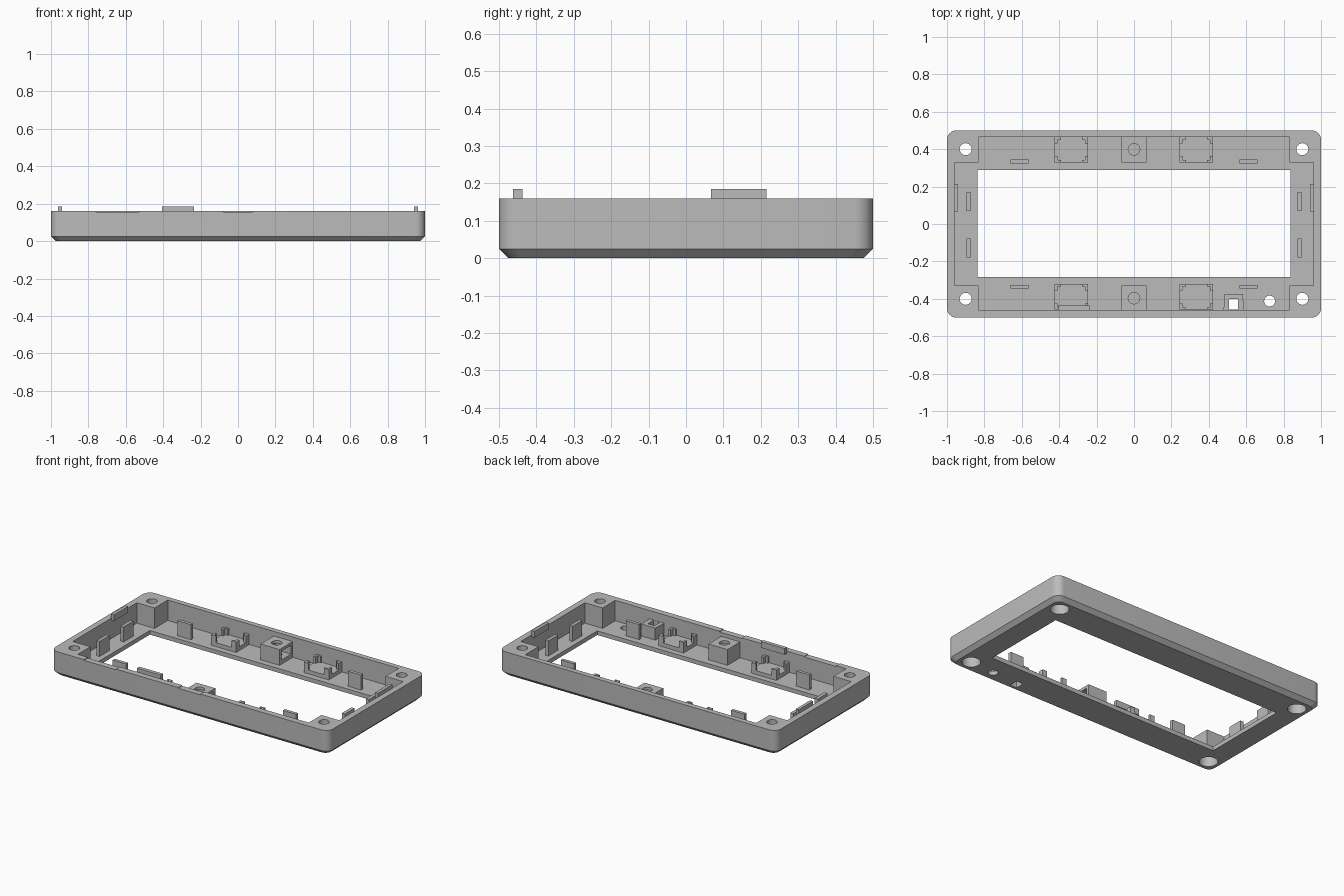
import bpy, bmesh, math

if "Cube" in bpy.data.objects:
    bpy.data.objects.remove(bpy.data.objects["Cube"])

grey = bpy.data.materials.new("grey plastic")
grey.diffuse_color = (0.50, 0.50, 0.50, 1)
grey.use_nodes = True
grey.node_tree.nodes["Principled BSDF"].inputs["Base Color"].default_value = grey.diffuse_color
FLOOR = 0.027
TOP = 0.16


def finish(name, bm):
    bmesh.ops.recalc_face_normals(bm, faces=bm.faces[:])
    me = bpy.data.meshes.new(name)
    bm.to_mesh(me)
    bm.free()
    me.materials.append(grey)
    ob = bpy.data.objects.new(name, me)
    bpy.context.collection.objects.link(ob)
    return ob


def box(name, x0, x1, y0, y1, z0, z1):
    bm = bmesh.new()
    bmesh.ops.create_cube(bm, size=1)
    for v in bm.verts:
        v.co = ((x0 + x1) / 2 + v.co.x * (x1 - x0),
                (y0 + y1) / 2 + v.co.y * (y1 - y0),
                (z0 + z1) / 2 + v.co.z * (z1 - z0))
    return finish(name, bm)


def cylinder(name, x, y, r, z0, z1):
    bm = bmesh.new()
    bmesh.ops.create_cone(bm, cap_ends=True, segments=32, radius1=r, radius2=r, depth=z1 - z0)
    bmesh.ops.translate(bm, verts=bm.verts, vec=(x, y, (z0 + z1) / 2))
    return finish(name, bm)


def loft(name, rings):
    """Skin a stack of equal-length point rings and cap both ends."""
    bm = bmesh.new()
    loops = [[bm.verts.new(p) for p in ring] for ring in rings]
    n = len(loops[0])
    for a, b in zip(loops, loops[1:]):
        for i in range(n):
            j = (i + 1) % n
            bm.faces.new((a[i], a[j], b[j], b[i]))
    bm.faces.new(loops[0][::-1])
    bm.faces.new(loops[-1])
    return finish(name, bm)


def rounded_ring(hx, hy, r, z):
    pts = []
    for k, (sx, sy) in enumerate(((1, 1), (-1, 1), (-1, -1), (1, -1))):
        for i in range(9):
            a = math.radians(90 * k + 90 * i / 8)
            pts.append((sx * (hx - r) + r * math.cos(a), sy * (hy - r) + r * math.sin(a), z))
    return pts


def cut(ob, *cutters):
    for c in cutters:
        m = ob.modifiers.new("cut", 'BOOLEAN')
        m.operation = 'DIFFERENCE'
        m.solver = 'EXACT'
        m.object = c
        dg = bpy.context.evaluated_depsgraph_get()
        me = bpy.data.meshes.new_from_object(ob.evaluated_get(dg))
        ob.modifiers.clear()
        ob.data = me
        bpy.data.objects.remove(c)


# Bezel frame: rounded block with a chamfered underside
frame = loft("bezel_frame", [rounded_ring(0.975, 0.475, 0.04, 0),
                             rounded_ring(1, 0.5, 0.05, 0.025),
                             rounded_ring(1, 0.5, 0.05, TOP)])
# Cross-shaped cavity leaves the four corner blocks, then the display window
cut(frame,
    box("c", -0.832, 0.832, -0.46, 0.466, FLOOR, 0.3),
    box("c", -0.96, 0.96, -0.33, 0.33, FLOOR, 0.3),
    box("c", -0.838, 0.838, -0.284, 0.29, -0.1, 0.3))
# Corner screw holes with wide counterbores below
for sx in (-1, 1):
    for sy in (-1, 1):
        cut(frame, cylinder("c", sx * 0.9, sy * 0.4, 0.055, -0.1, 0.10),
            cylinder("c", sx * 0.9, sy * 0.4, 0.032, 0.05, 0.3))
# Small floor holes
cut(frame, cylinder("c", 0.725, -0.412, 0.029, -0.1, 0.1),
    box("c", 0.507, 0.555, -0.458, -0.40, -0.1, 0.1))
# Shallow dips along the front rim
for x0, x1 in ((-0.76, -0.53), (-0.08, 0.08)):
    cut(frame, box("c", x0, x1, -0.6, -0.45, TOP - 0.005, 0.3))

# Nut boxes with a screw hole and a side slot
for label, y0, y1 in (("back", 0.33, 0.468), ("front", -0.462, -0.33)):
    nut = box(label + "_nut_box", -0.068, 0.068, y0, y1, FLOOR - 0.004, 0.13)
    cut(nut, box("c", -0.045, 0.1, y0 + 0.02, y1 - 0.02, 0.055, 0.112),
        cylinder("c", 0, (y0 + y1) / 2, 0.031, 0.05, 0.3))

# Switch cradles: low pad with four L-shaped corner posts
for xl, cx in (("left", -0.335), ("right", 0.333)):
    for yl, y0, y1 in (("back", 0.33, 0.464), ("front", -0.458, -0.322)):
        x0, x1 = cx - 0.09, cx + 0.09
        name = f"{yl}_{xl}_cradle"
        box(name + "_pad", x0, x1, y0, y1, FLOOR - 0.004, 0.052)
        for xa, dx in ((x0, 1), (x1, -1)):
            for ya, dy in ((y0, 1), (y1, -1)):
                for w, d in ((0.016, 0.034), (0.034, 0.012)):
                    xs = sorted((xa, xa + dx * w))
                    ys = sorted((ya, ya + dy * d))
                    box(name + "_post", *xs, *ys, 0.045, 0.095)

# Upright tabs around the window
for s, label in ((-1, "left"), (1, "right")):
    cx = s * 0.613
    box(label + "_back_tab", cx - 0.048, cx + 0.048, 0.323, 0.344, FLOOR - 0.004, 0.125)
    box(label + "_front_tab", cx - 0.048, cx + 0.048, -0.346, -0.325, FLOOR - 0.004, 0.125)
    for y0 in (0.07, -0.178):
        box(label + "_side_tab", s * 0.884 - 0.011, s * 0.884 + 0.011, y0, y0 + 0.1,
            FLOOR - 0.004, 0.125)
    # Snap ridge rising above the side wall
    box(label + "_snap_ridge", s * 0.952 - 0.01, s * 0.952 + 0.01, 0.067, 0.215, 0.145, 0.185)

# Snap ridge on the front wall
box("front_snap_ridge", -0.405, -0.235, -0.462, -0.437, 0.145, 0.185)

# Tapered square sleeve for the reset button
sleeve = loft("button_sleeve", [[(0.478, -0.476, z), (0.588, -0.476, z),
                                 (0.582, -0.374, z), (0.484, -0.374, z)]
                                for z in (FLOOR - 0.004, 0.105)])
cut(sleeve, box("c", 0.507, 0.555, -0.458, -0.40, -0.1, 0.3))

# Smooth the rounded corners and bores, keep edges sharp
for ob in bpy.context.collection.objects:
    ob.select_set(True)
    bpy.context.view_layer.objects.active = ob
bpy.ops.object.shade_smooth_by_angle(angle=math.radians(30))
